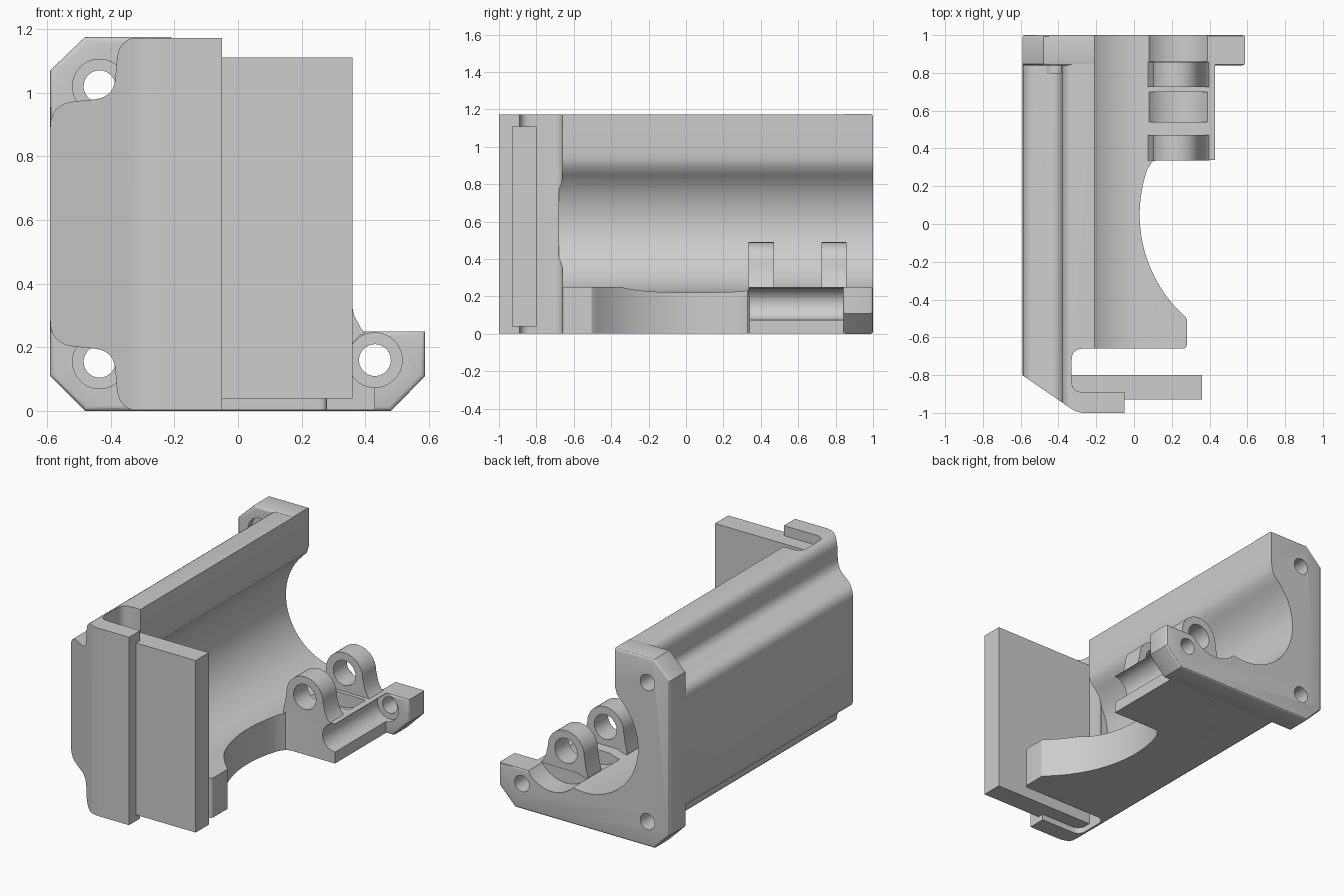
import bpy, bmesh, math
from mathutils import Vector

if "Cube" in bpy.data.objects:
    bpy.data.objects.remove(bpy.data.objects["Cube"], do_unlink=True)

grey = bpy.data.materials.new("light_grey")
grey.use_nodes = True
GREY = (0.61, 0.61, 0.61, 1)
grey.diffuse_color = GREY
grey.node_tree.nodes["Principled BSDF"].inputs["Base Color"].default_value = GREY

HEIGHT = 1.175


def rounded(corners, steps=6):
    """Closed outline from (u, v, radius) corners."""
    out, n = [], len(corners)
    for i, (u, v, r) in enumerate(corners):
        p = Vector((u, v))
        if r == 0:
            out.append(p)
            continue
        a = p + (Vector(corners[i - 1][:2]) - p).normalized() * r
        b = p + (Vector(corners[(i + 1) % n][:2]) - p).normalized() * r
        for k in range(steps + 1):
            t = k / steps
            out.append(a * (1 - t) ** 2 + p * 2 * t * (1 - t) + b * t * t)
    return out


def arc(u, v, r, start, end, steps=32):
    angles = [math.radians(start + (end - start) * k / steps) for k in range(steps + 1)]
    return [Vector((u + r * math.cos(a), v + r * math.sin(a))) for a in angles]


def prism(name, outline, axis, lo, hi, bevel=0.0):
    """Extrude an outline along y (outline in xz) or z (outline in xy)."""
    bm = bmesh.new()
    place = (lambda p, d: (p[0], d, p[1])) if axis == "y" else (lambda p, d: (p[0], p[1], d))
    near = [bm.verts.new(place(p, lo)) for p in outline]
    far = [bm.verts.new(place(p, hi)) for p in outline]
    bm.faces.new(near)
    bm.faces.new(far[::-1])
    for i in range(len(near)):
        bm.faces.new((near[i - 1], far[i - 1], far[i], near[i]))
    bmesh.ops.recalc_face_normals(bm, faces=bm.faces)
    if bevel:
        rims = [e for e in bm.edges if any(len(f.verts) > 4 for f in e.link_faces)]
        bmesh.ops.bevel(bm, geom=rims, offset=bevel, segments=3, profile=0.5, affect="EDGES")
    mesh = bpy.data.meshes.new(name)
    bm.to_mesh(mesh)
    bm.free()
    mesh.materials.append(grey)
    obj = bpy.data.objects.new(name, mesh)
    bpy.context.collection.objects.link(obj)
    return obj


def rod(name, x, z, r, lo, hi):
    return prism(name, arc(x, z, r, 0, 360, 40)[:-1], "y", lo, hi)


def combine(target, tool, operation):
    mod = target.modifiers.new(operation, "BOOLEAN")
    mod.operation, mod.object, mod.solver = operation, tool, "EXACT"
    bpy.context.view_layer.objects.active = target
    bpy.ops.object.modifier_apply(modifier=mod.name)
    bpy.data.objects.remove(tool, do_unlink=True)


# Housing section: bulged outer wall with recesses for the two screws
upper = [(-0.59, 0.965, 0.075), (-0.39, 0.985, 0.06), (-0.375, HEIGHT, 0.07)]
lower = [(x, HEIGHT - z, r) for x, z, r in reversed(upper)]
section = rounded(lower + upper + [(0.6, HEIGHT, 0), (0.6, 0, 0)])
housing = prism("housing", section, "y", -1.1, 1.05)

# Plan shape: front lip, slot, arched side cut and hinge block
plan = rounded([(0.43, 0.34, 0), (0.43, 0.95, 0), (-0.65, 0.95, 0), (-0.65, -0.76, 0),
                (-0.3, -1, 0.04), (-0.05, -1, 0), (-0.05, -0.89, 0), (-0.33, -0.89, 0.06),
                (-0.33, -0.66, 0.06), (0.28, -0.66, 0.025), (0.28, -0.505, 0)])
plan += arc(0.76, 0.05, 0.73, 228, 161) + [Vector((0.095, 0.33)), Vector((0.13, 0.34))]
combine(housing, prism("plan_shape", plan, "z", 0.003, HEIGHT - 0.003), "INTERSECT")

# Mounting flange at the back
flange = [(-0.59, 0.11), (-0.48, 0), (0.48, 0), (0.588, 0.11), (0.588, 0.253),
          (0.3, 0.253), (0.3, 0.4), (-0.1, HEIGHT), (-0.48, HEIGHT), (-0.59, 1.07)]
combine(housing, prism("flange", flange, "y", 0.84, 1, 0.014), "UNION")

# Motor bore, open to the side above the floor
bore = [(-0.21, 1.4), (-0.21, 0.97), (-0.213, 0.93), (-0.225, 0.89)]
bore += arc(0, 0.59, 0.37, 135, 293) + [(1, 0.25), (1, 1.4)]
combine(housing, prism("bore_cutter", bore, "y", -0.68, 1.2), "DIFFERENCE")

# Round recesses for the hinge knuckles, and the screw access channel
HINGE_X, HINGE_Z = 0.225, 0.365
for lo, hi in ((0.54, 0.70), (0.86, 1.1)):
    combine(housing, rod("knuckle_cutter", HINGE_X, HINGE_Z, 0.2, lo, hi), "DIFFERENCE")
combine(housing, rod("channel_cutter", 0.43, 0.16, 0.086, 0.2, 0.88), "DIFFERENCE")

# Screw holes with counterbores
for x, z in ((-0.435, 1.02), (-0.435, 0.155), (0.43, 0.16)):
    combine(housing, rod("screw_cutter", x, z, 0.05, 0.8, 1.1), "DIFFERENCE")
    if x < 0:
        combine(housing, rod("counterbore_cutter", x, z, 0.085, 0.838, 0.88), "DIFFERENCE")

# Hinge lugs, flared at the foot on both sides
lug = arc(HINGE_X, HINGE_Z, 0.125, 0, 180)
lug += [(0.09, 0.3), (0.075, 0.24), (0.09, 0.2), (0.35, 0.2), (0.38, 0.235), (0.4, 0.247),
        (0.385, 0.262), (0.365, 0.3)]
for lo, hi in ((0.335, 0.47), (0.725, 0.858)):
    combine(housing, prism("lug", lug, "y", lo, hi), "UNION")
combine(housing, rod("pin_cutter", HINGE_X, HINGE_Z, 0.077, 0.3, 0.87), "DIFFERENCE")

# Sliding front plate held by the lip
plate = [(-0.33, -0.93), (0.36, -0.93), (0.36, -0.8), (-0.33, -0.8)]
prism("front_plate", plate, "z", 0.04, 1.11)

bpy.ops.object.select_all(action="DESELECT")
housing.select_set(True)
bpy.context.view_layer.objects.active = housing
bpy.ops.object.shade_smooth_by_angle(angle=math.radians(30))
